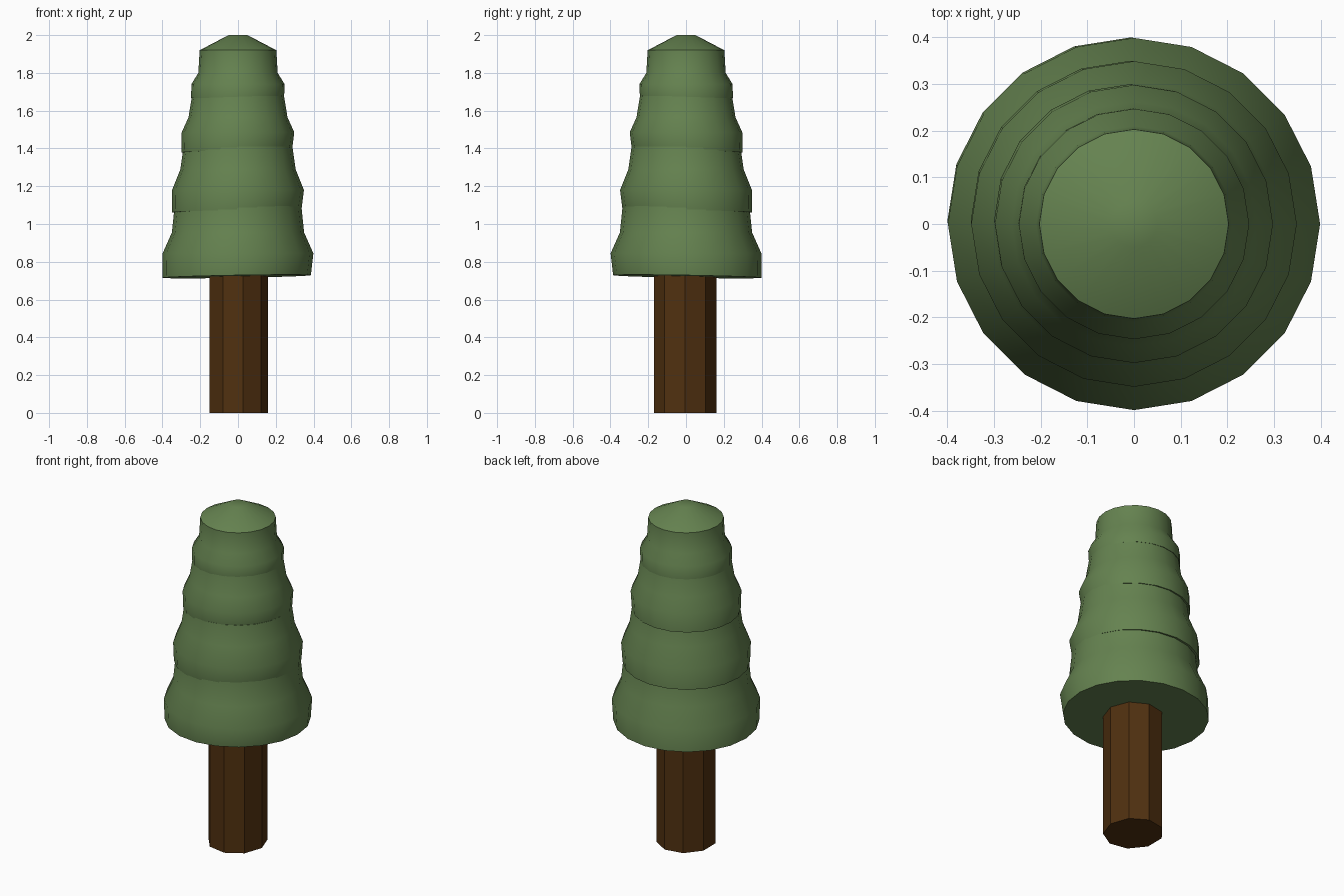
import bpy, bmesh, math

if "Cube" in bpy.data.objects:
    bpy.data.objects.remove(bpy.data.objects["Cube"])


def material(name, rgb):
    m = bpy.data.materials.new(name)
    m.diffuse_color = (*rgb, 1)
    m.use_nodes = True
    m.node_tree.nodes["Principled BSDF"].inputs["Base Color"].default_value = m.diffuse_color
    return m


def lathe(name, profile, sides, mat, smooth, skew=0.0, y_scale=1.0, y_off=0.0):
    """Closed turned shape; skew drags the first ring down and out to -x, +y."""
    bm = bmesh.new()
    rings = []
    for i, (r, z) in enumerate(profile):
        s = skew if i == 0 else 0
        ring = []
        for k in range(sides):
            a = 2 * math.pi * k / sides
            c, d = math.cos(a), math.sin(a)
            ring.append(bm.verts.new((r * c - s, r * d * y_scale + y_off + s,
                                      z + s * (c - d))))
        rings.append(ring)
    for lo, hi in zip(rings, rings[1:]):
        for k in range(sides):
            n = (k + 1) % sides
            bm.faces.new((lo[k], lo[n], hi[n], hi[k]))
    bm.faces.new(rings[0][::-1])
    bm.faces.new(rings[-1])
    me = bpy.data.meshes.new(name)
    bm.to_mesh(me)
    bm.free()
    me.materials.append(mat)
    ob = bpy.data.objects.new(name, me)
    bpy.context.collection.objects.link(ob)
    if smooth:
        bpy.ops.object.select_all(action='DESELECT')
        ob.select_set(True)
        bpy.context.view_layer.objects.active = ob
        bpy.ops.object.shade_smooth_by_angle(angle=math.radians(35))
    return ob


bark = material("bark", (0.08, 0.03, 0.005))
green = material("needles", (0.13, 0.225, 0.08))

# Nine-sided trunk
lathe("trunk", [(0.16, 0), (0.16, 0.80)], 9, bark, False, y_scale=1.05, y_off=-0.005)

# Overlapping foliage tiers: (radius, z) from the lip upwards
tiers = [
    [(0.393, 0.722), (0.399, 0.845), (0.35, 0.955), (0.335, 1.10)],
    [(0.343, 1.068), (0.349, 1.18), (0.305, 1.29), (0.288, 1.41)],
    [(0.293, 1.385), (0.298, 1.485), (0.262, 1.565), (0.24, 1.70)],
]
for i, prof in enumerate(tiers):
    lathe(f"foliage_tier_{i + 1}", prof, 20, green, True, skew=0.007)

# Top tier with its shallow pointed cap
lathe("foliage_top", [(0.246, 1.668), (0.247, 1.74), (0.21, 1.80),
                      (0.203, 1.92), (0.05, 2.0)], 20, green, True, skew=0.002)
